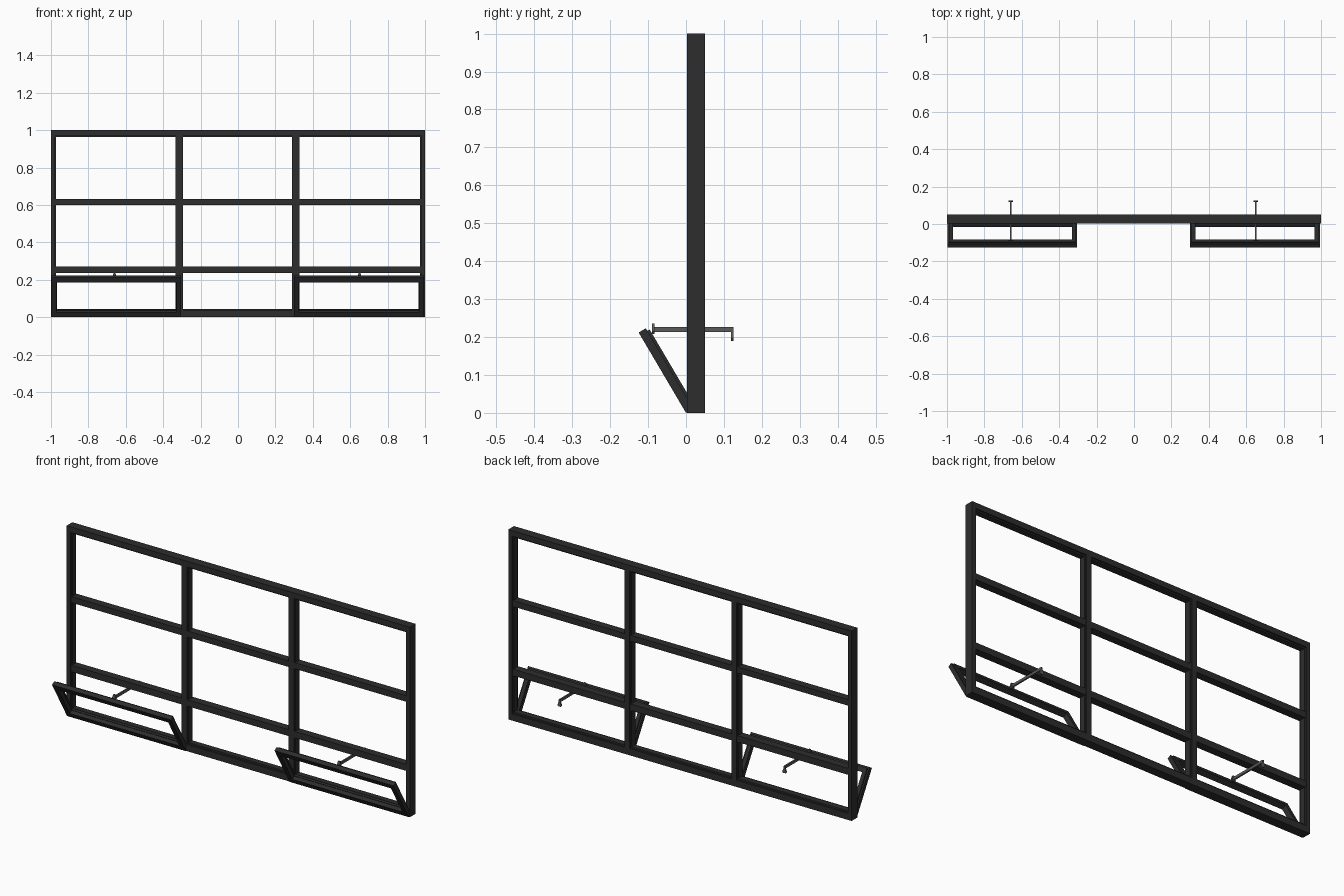
import bpy, bmesh, math
from mathutils import Matrix, Vector

if "Cube" in bpy.data.objects:
    bpy.data.objects.remove(bpy.data.objects["Cube"])


def material(name, c):
    m = bpy.data.materials.new(name)
    m.diffuse_color = (*c, 1)
    m.use_nodes = True
    m.node_tree.nodes["Principled BSDF"].inputs["Base Color"].default_value = m.diffuse_color
    return m


DARK = material("charcoal paint", (0.026, 0.026, 0.026))
GREY = material("grey metal", (0.1, 0.1, 0.1))


def finish(name, bm, mat):
    bmesh.ops.recalc_face_normals(bm, faces=bm.faces)
    me = bpy.data.meshes.new(name)
    bm.to_mesh(me)
    bm.free()
    me.materials.append(mat)
    ob = bpy.data.objects.new(name, me)
    bpy.context.collection.objects.link(ob)
    return ob


def add_box(bm, x0, x1, y0, y1, z0, z1):
    m = Matrix.Translation(((x0 + x1) / 2, (y0 + y1) / 2, (z0 + z1) / 2))
    bmesh.ops.create_cube(bm, size=1, matrix=m @ Matrix.Diagonal((x1 - x0, y1 - y0, z1 - z0, 1)))


def box(name, *b, mat=DARK):
    bm = bmesh.new()
    add_box(bm, *b)
    return finish(name, bm, mat)


def add_ring(bm, outer, inner, y0, y1):
    """Picture-frame ring; outer and inner are (x0, x1, z0, z1)."""
    def loop(r, y):
        a, b, c, d = r
        return [bm.verts.new(p) for p in ((a, y, c), (b, y, c), (b, y, d), (a, y, d))]
    rings = [loop(outer, y0), loop(inner, y0), loop(inner, y1), loop(outer, y1)]
    for k in range(4):
        p, q = rings[k], rings[(k + 1) % 4]
        for i in range(4):
            j = (i + 1) % 4
            bm.faces.new((p[i], p[j], q[j], q[i]))


# Outer frame with a shallow stepped lip on the inside
bm = bmesh.new()
add_ring(bm, (-1, 1, 0, 1), (-0.978, 0.978, 0.035, 0.97), 0.003, 0.05)
add_ring(bm, (-0.98, 0.98, 0.03, 0.975), (-0.973, 0.973, 0.043, 0.963), 0.012, 0.042)
finish("outer_frame", bm, DARK)

# Two uprights dividing the frame
for side, x in (("left", -0.315), ("right", 0.308)):
    bm = bmesh.new()
    add_box(bm, x - 0.015, x + 0.015, 0.003, 0.05, 0.02, 0.98)
    add_box(bm, x - 0.02, x + 0.02, 0.010, 0.043, 0.02, 0.98)
    finish(side + "_upright", bm, DARK)

# Horizontal rails
box("middle_rail", -0.985, 0.985, 0.006, 0.047, 0.60, 0.632)
box("lower_rail", -0.985, 0.985, 0.006, 0.047, 0.236, 0.27)

# Tilted sashes hinged along the bottom, each with an opener arm
tilt = Matrix.Translation((0.004, 0, 0)) @ Matrix.Rotation(math.radians(30.5), 4, 'X')
for side, x0, x1, xr in (("left", -1.0, -0.308, -0.66), ("right", 0.296, 0.99, 0.65)):
    bm = bmesh.new()
    add_ring(bm, (x0, x1, 0, 0.246), (x0 + 0.026, x1 - 0.026, 0.03, 0.216), 0, 0.022)
    add_ring(bm, (x0 + 0.008, x1 - 0.008, 0.008, 0.238),
             (x0 + 0.028, x1 - 0.028, 0.033, 0.213), 0.02, 0.029)
    bm.transform(tilt)
    finish(side + "_sash", bm, DARK)

    # Opener arm with a flared plate at each end
    bm = bmesh.new()
    add_box(bm, xr - 0.004, xr + 0.004, -0.086, 0.125, 0.213, 0.227)
    for y, ztop, zbot, wtop, wbot in ((0.1215, 0.215, 0.19, 0.004, 0.012),
                                      (-0.086, 0.236, 0.208, 0.005, 0.012)):
        loops = []
        for yy in (y - 0.0035, y + 0.0035):
            loops.append([bm.verts.new(p) for p in (
                (xr - wtop, yy, ztop), (xr + wtop, yy, ztop), (xr + wbot, yy, zbot + 0.006),
                (xr + wbot * 0.6, yy, zbot), (xr - wbot * 0.6, yy, zbot),
                (xr - wbot, yy, zbot + 0.006))])
        a, b = loops
        bm.faces.new(a)
        bm.faces.new(b)
        for i in range(6):
            j = (i + 1) % 6
            bm.faces.new((a[i], a[j], b[j], b[i]))
    finish(side + "_opener_arm", bm, GREY)
